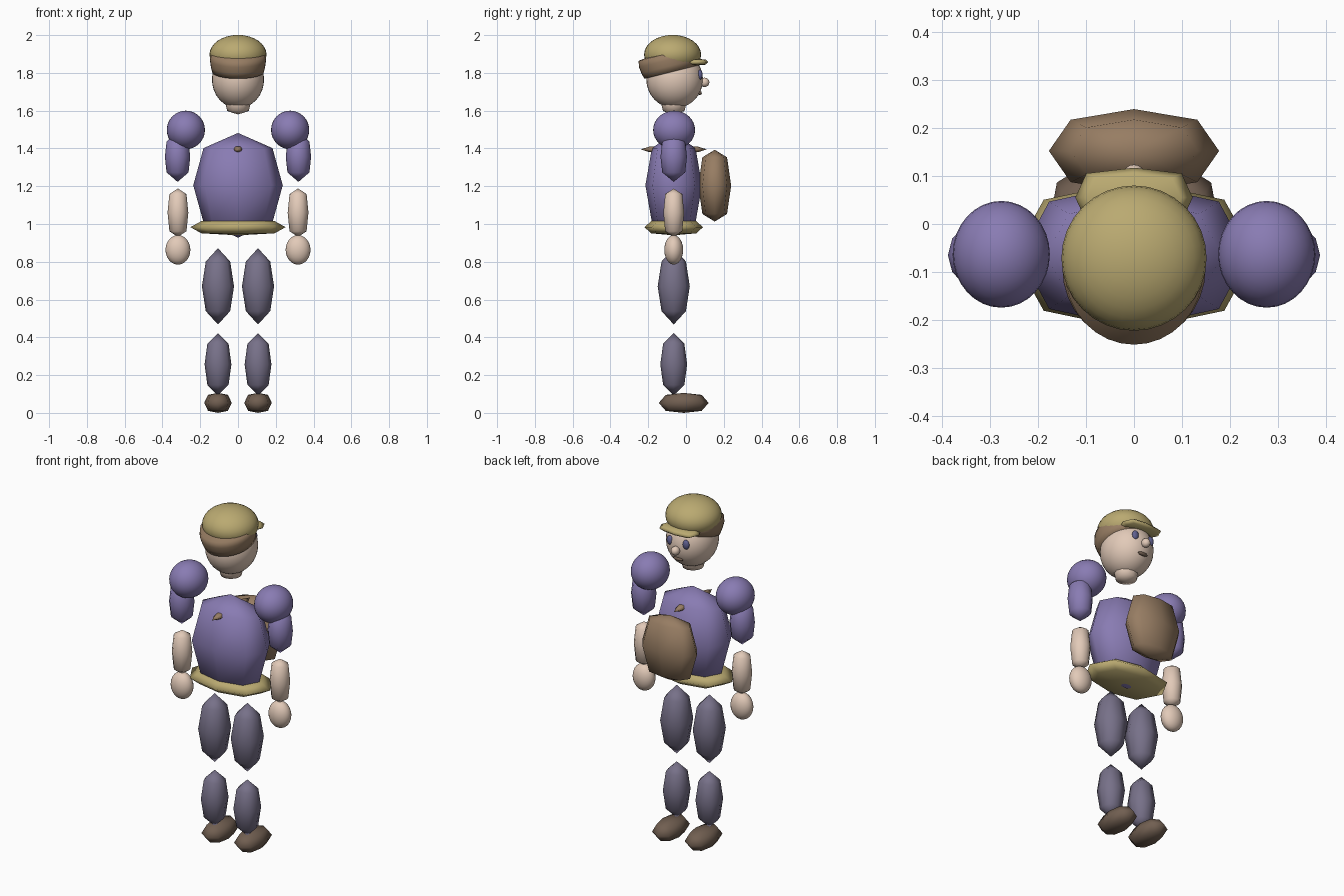
import bpy, bmesh, math
from mathutils import Matrix

if "Cube" in bpy.data.objects:
    bpy.data.objects.remove(bpy.data.objects["Cube"])


def material(name, rgb):
    m = bpy.data.materials.new(name)
    m.diffuse_color = (*rgb, 1)
    m.use_nodes = True
    m.node_tree.nodes["Principled BSDF"].inputs["Base Color"].default_value = m.diffuse_color
    return m


KHAKI = material("khaki", (0.49, 0.40, 0.165))
PURPLE = material("purple_cloth", (0.25, 0.20, 0.45))
SLATE = material("slate_cloth", (0.185, 0.165, 0.25))
SKIN = material("skin", (0.76, 0.59, 0.48))
BROWN = material("brown_leather", (0.31, 0.205, 0.125))
BOOT = material("boot_brown", (0.165, 0.114, 0.082))
EYE = material("eye_blue", (0.12, 0.12, 0.28))


def lathe(name, loc, radii, mat, profile, segs, power=1.0, tilt=0.0):
    """Spin a (radius, height) profile into a closed, scaled body.
    power < 1 squares off the cross-section."""
    bm = bmesh.new()
    rings = []
    for r, z in profile:
        if r == 0:
            rings.append([bm.verts.new((0, 0, z))])
            continue
        ring = []
        for i in range(segs):
            a = 2 * math.pi * i / segs
            c, s = math.cos(a), math.sin(a)
            x = math.copysign(abs(c) ** power, c) if abs(c) > 1e-6 else 0
            y = math.copysign(abs(s) ** power, s) if abs(s) > 1e-6 else 0
            ring.append(bm.verts.new((r * x, r * y, z)))
        rings.append(ring)
    for low, high in zip(rings, rings[1:]):
        for i in range(segs):
            j = (i + 1) % segs
            if len(low) == 1:
                bm.faces.new((low[0], high[j], high[i]))
            elif len(high) == 1:
                bm.faces.new((low[i], low[j], high[0]))
            else:
                bm.faces.new((low[i], low[j], high[j], high[i]))
    bm.transform(Matrix.Rotation(tilt, 4, 'X') @ Matrix.Diagonal((*radii, 1)))
    for f in bm.faces:
        f.smooth = True
    me = bpy.data.meshes.new(name)
    bm.to_mesh(me)
    bm.free()
    me.materials.append(mat)
    ob = bpy.data.objects.new(name, me)
    ob.location = loc
    bpy.context.collection.objects.link(ob)
    return ob


def blob(name, loc, radii, mat, kr=0.75, kz=0.7, segs=8, power=0.85):
    """Low-poly padded body: two poles, a waist and two shoulder rings."""
    return lathe(name, loc, radii, mat,
                 [(0, -1), (kr, -kz), (1, 0), (kr, kz), (0, 1)], segs, power)


def ball(name, loc, radii, mat, segs=32, rings=16):
    """Smooth ellipsoid."""
    prof = [(0, -1)]
    for i in range(1, rings):
        a = math.pi * i / rings
        prof.append((math.sin(a), -math.cos(a)))
    prof.append((0, 1))
    return lathe(name, loc, radii, mat, prof, segs)


Y = -0.065  # depth of the body's centre line

# Trunk, belt, chest strap and pack
blob("torso", (0, Y, 1.205), (0.237, 0.15, 0.277), PURPLE, 0.77, 0.71)
blob("belt", (0, Y, 0.983), (0.252, 0.155, 0.043), KHAKI, 0.77, 0.75)
blob("chest_strap", (0, Y, 1.395), (0.028, 0.175, 0.02), BROWN)
blob("pack", (0, 0.152, 1.203), (0.177, 0.087, 0.19), BROWN, 0.75, 0.79)

# Head and neck
blob("neck", (0, Y, 1.64), (0.067, 0.067, 0.06), SKIN, 0.85, 0.7, 12, 1.0)
ball("head", (0, -0.06, 1.765), (0.138, 0.15, 0.152), SKIN)
ball("nose", (0, 0.098, 1.75), (0.024, 0.026, 0.025), SKIN, 16, 8)
blob("mouth", (0, 0.073, 1.693), (0.033, 0.011, 0.01), BOOT)

# Cap: tilted band, crown and peak
lathe("cap_band", (0, -0.076, 1.805), (0.149, 0.162, 0.11), BROWN,
      [(0, 0), (0.92, 0), (0.97, 0.3), (1, 0.6), (0.96, 0.9), (0, 1.1)],
      32, 1.0, math.radians(14))
ball("cap_crown", (0, -0.071, 1.897), (0.151, 0.151, 0.104), KHAKI)
blob("cap_peak", (0, 0.055, 1.857), (0.122, 0.062, 0.018), KHAKI, 0.8, 0.75, 8, 0.6)

# Paired parts
for side, s in (("left", -1), ("right", 1)):
    ball(f"{side}_eye", (s * 0.052, 0.074, 1.79), (0.02, 0.014, 0.027), EYE, 16, 8)
    ball(f"{side}_shoulder", (s * 0.276, -0.063, 1.498), (0.101, 0.111, 0.102), PURPLE)
    blob(f"{side}_upper_arm", (s * 0.32, Y, 1.355), (0.067, 0.07, 0.132), PURPLE,
         0.87, 0.62, 12, 1.0)
    blob(f"{side}_forearm", (s * 0.318, Y, 1.06), (0.055, 0.055, 0.128), SKIN,
         0.82, 0.77, 12, 1.0)
    ball(f"{side}_hand", (s * 0.318, Y, 0.863), (0.066, 0.05, 0.078), SKIN, 24, 12)
    blob(f"{side}_thigh", (s * 0.106, Y, 0.67), (0.085, 0.085, 0.202), SLATE, 0.76, 0.65)
    blob(f"{side}_shin", (s * 0.106, Y, 0.257), (0.071, 0.071, 0.165), SLATE, 0.79, 0.66)
    blob(f"{side}_boot", (s * 0.106, -0.012, 0.053), (0.073, 0.132, 0.053), BOOT, 0.72, 0.8)
